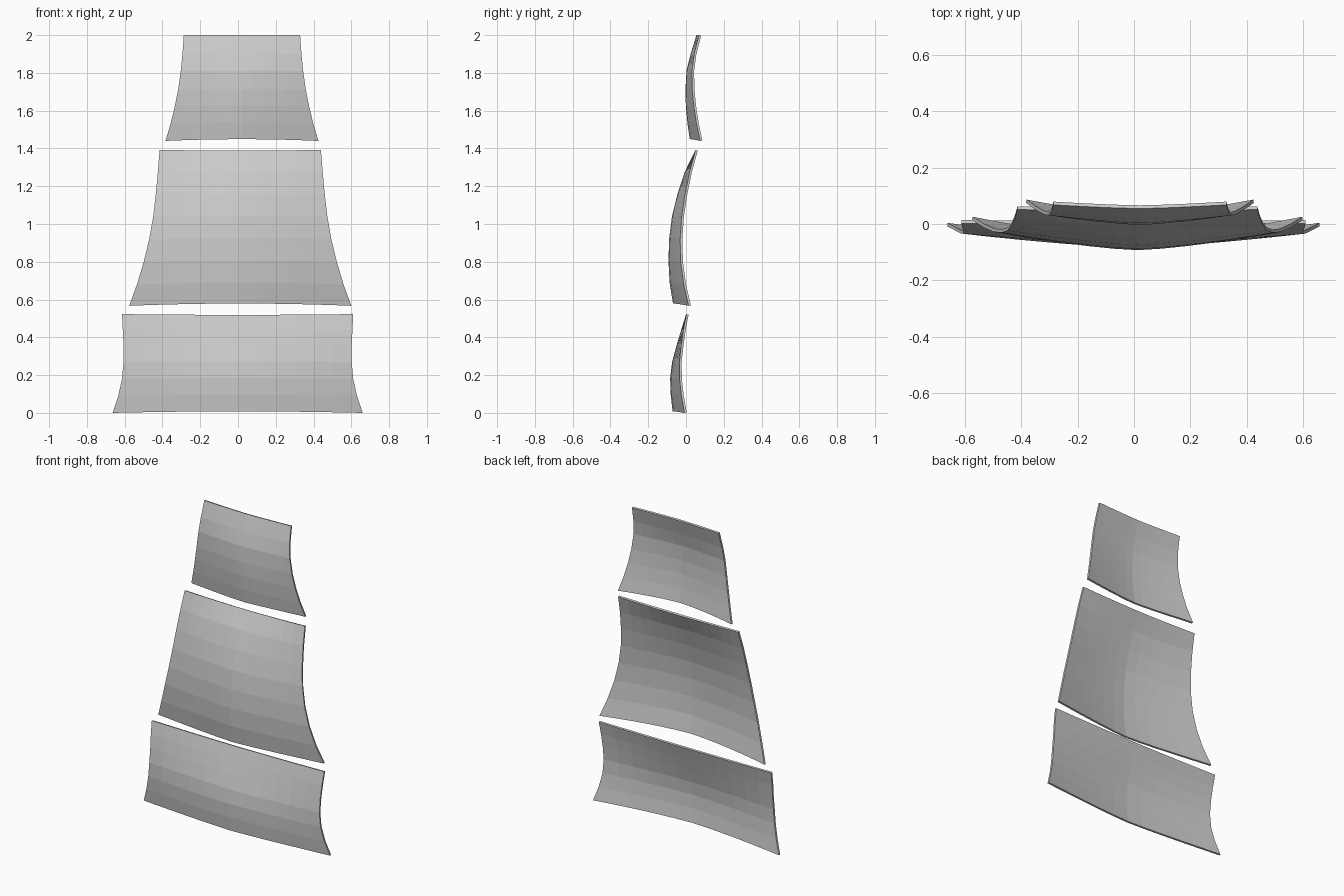
import bpy

THICK = 0.012
COLS = 12


def sail(name, cx, rows, arch):
    """Billowed sheet. rows: (z, half width, y of front at middle, y of back at side edge)."""
    verts, faces = [], []
    z0, z1 = rows[0][0], rows[-1][0]
    for z, half, y_mid, y_side in rows:
        t = (z - z0) / (z1 - z0)
        lift = arch[0] * (1 - t) + arch[1] * t
        for i in range(COLS + 1):
            u = 2 * i / COLS - 1
            y = y_mid + (y_side - THICK - y_mid) * abs(u) ** 1.4
            verts.append((cx + u * half, y, z + lift * (1 - u * u)))
    n = COLS + 1
    for r in range(len(rows) - 1):
        for i in range(COLS):
            a = r * n + i
            faces.append((a, a + 1, a + n + 1, a + n))
    mesh = bpy.data.meshes.new(name)
    mesh.from_pydata(verts, [], faces)
    mesh.update()
    obj = bpy.data.objects.new(name, mesh)
    bpy.context.collection.objects.link(obj)
    # cloth thickness grows backwards (+y)
    mod = obj.modifiers.new("thickness", 'SOLIDIFY')
    mod.thickness = THICK
    mod.offset = -1
    return obj


# Lowest, widest sail
sail("lower_sail", -0.002, [
    (0.00, 0.662, -0.071, 0.004),
    (0.09, 0.632, -0.081, -0.012),
    (0.18, 0.612, -0.084, -0.022),
    (0.27, 0.604, -0.073, -0.023),
    (0.36, 0.604, -0.049, -0.013),
    (0.44, 0.608, -0.026, -0.002),
    (0.523, 0.612, -0.001, 0.014),
], (0.008, -0.004))

# Tall middle sail
sail("middle_sail", 0.012, [
    (0.567, 0.588, -0.069, 0.026),
    (0.68, 0.547, -0.087, 0.000),
    (0.80, 0.511, -0.093, -0.016),
    (0.92, 0.482, -0.089, -0.019),
    (1.04, 0.461, -0.074, -0.011),
    (1.16, 0.447, -0.045, 0.007),
    (1.28, 0.436, -0.006, 0.032),
    (1.393, 0.427, 0.048, 0.063),
], (0.012, -0.005))

# Small top sail
sail("upper_sail", 0.021, [
    (1.44, 0.405, 0.020, 0.087),
    (1.53, 0.378, 0.007, 0.068),
    (1.62, 0.356, -0.001, 0.054),
    (1.71, 0.338, -0.003, 0.045),
    (1.81, 0.324, 0.003, 0.043),
    (1.90, 0.315, 0.025, 0.055),
    (2.00, 0.308, 0.055, 0.080),
], (0.009, 0.0))
